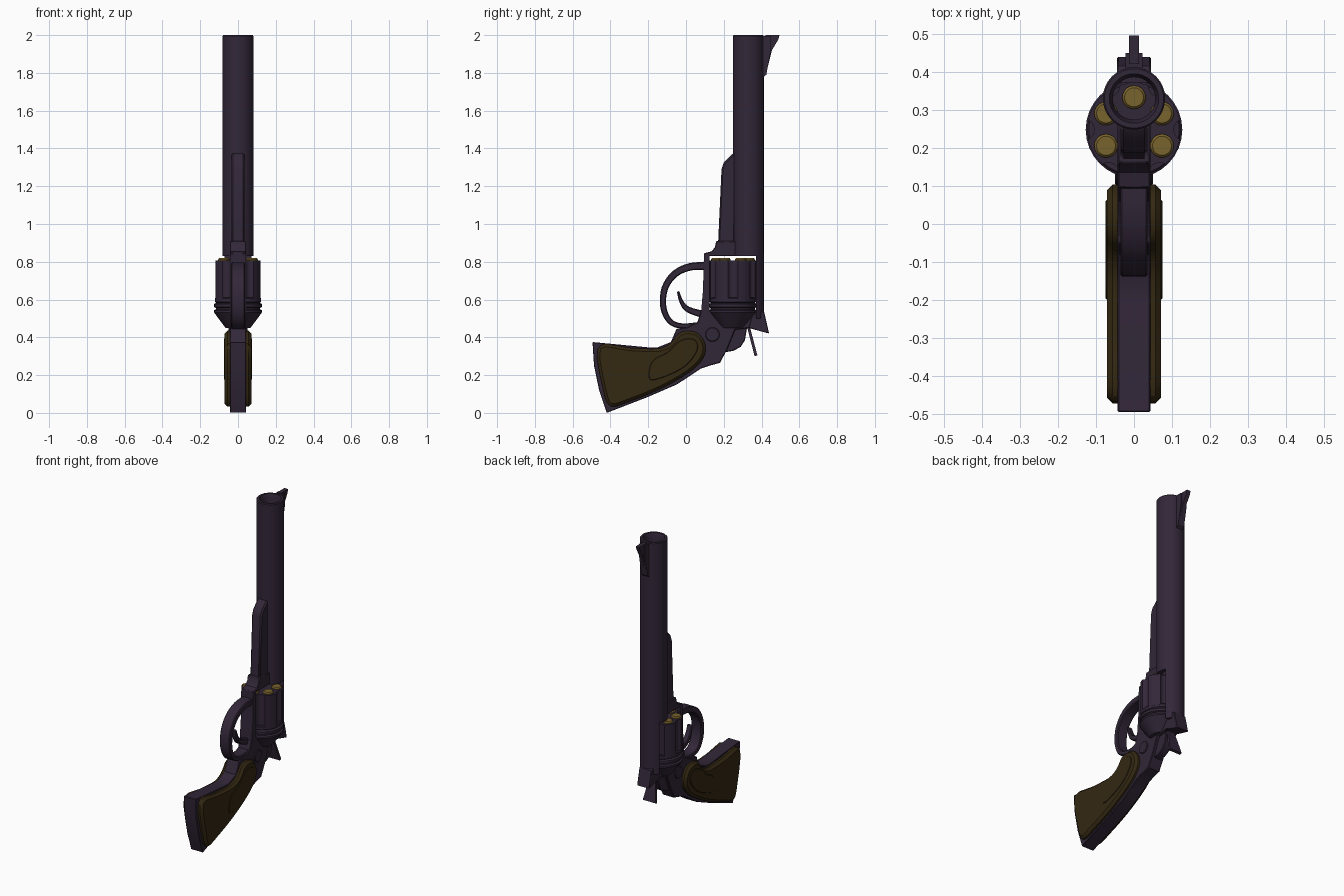
import bpy, bmesh, math
from mathutils import Vector

cube = bpy.data.objects.get("Cube")
if cube:
    bpy.data.objects.remove(cube, do_unlink=True)


def material(name, color):
    m = bpy.data.materials.new(name)
    m.use_nodes = True
    m.diffuse_color = (*color, 1)
    bsdf = m.node_tree.nodes["Principled BSDF"]
    bsdf.inputs["Base Color"].default_value = (*color, 1)
    bsdf.inputs["Roughness"].default_value = 0.6
    return m


METAL = material("dark_violet_metal", (0.032, 0.02, 0.04))
WOOD = material("dark_brown_wood", (0.034, 0.021, 0.006))
BRASS = material("brass", (0.19, 0.125, 0.026))


def finish(name, bm, mat, bevel=0):
    bmesh.ops.remove_doubles(bm, verts=bm.verts, dist=1e-5)
    bmesh.ops.recalc_face_normals(bm, faces=bm.faces)
    mesh = bpy.data.meshes.new(name)
    bm.to_mesh(mesh)
    bm.free()
    ob = bpy.data.objects.new(name, mesh)
    bpy.context.collection.objects.link(ob)
    mesh.materials.append(mat)
    bpy.ops.object.select_all(action="DESELECT")
    ob.select_set(True)
    bpy.context.view_layer.objects.active = ob
    bpy.ops.object.shade_smooth_by_angle(angle=math.radians(32))
    if bevel:
        mod = ob.modifiers.new("edge", "BEVEL")
        mod.width = bevel
        mod.segments = 1
        mod.limit_method = "ANGLE"
        mod.angle_limit = math.radians(50)
    return ob


def prism(name, ring_a, ring_b, mat, bevel=0):
    """Solid between two matching outlines."""
    bm = bmesh.new()
    a = [bm.verts.new(p) for p in ring_a]
    b = [bm.verts.new(p) for p in ring_b]
    bm.faces.new(a)
    bm.faces.new(b[::-1])
    for i in range(len(a)):
        j = (i + 1) % len(a)
        bm.faces.new((a[i], b[i], b[j], a[j]))
    return finish(name, bm, mat, bevel)


def plate(name, outline, half, mat=METAL, bevel=0):
    """Side outline (y, z) thickened evenly across x."""
    return prism(name, [(-half, y, z) for y, z in outline],
                 [(half, y, z) for y, z in outline], mat, bevel)


def column(name, outline, z0, z1, mat=METAL, bevel=0):
    """Plan outline (x, y) raised from z0 to z1."""
    return prism(name, [(x, y, z0) for x, y in outline],
                 [(x, y, z1) for x, y in outline], mat, bevel)


def lathe(name, profile, x, y, mat=METAL, n=32, closed=False):
    bm = bmesh.new()
    vs = [bm.verts.new((x + r, y, z)) for r, z in profile]
    count = len(vs) if closed else len(vs) - 1
    edges = [bm.edges.new((vs[i], vs[(i + 1) % len(vs)])) for i in range(count)]
    bmesh.ops.spin(bm, geom=vs + edges, cent=(x, y, 0), axis=(0, 0, 1),
                   angle=math.tau, steps=n)
    return finish(name, bm, mat)


def spline(points, steps=4, closed=False):
    pts = [Vector(p) for p in points]
    n = len(pts)
    at = lambda i: pts[i % n] if closed else pts[max(0, min(n - 1, i))]
    out = []
    for i in range(n if closed else n - 1):
        p, a, b, q = (at(i + k) for k in (-1, 0, 1, 2))
        for s in range(steps):
            t = s / steps
            out.append(0.5 * (2 * a + (b - p) * t + (2 * p - 5 * a + 4 * b - q) * t ** 2
                              + (3 * a - p - 3 * b + q) * t ** 3))
    return out if closed else out + [pts[-1]]


def band(name, path, start, end, half):
    """Curved bar in the side plane, tapering from start to end thickness."""
    c = spline(path)
    left, right = [], []
    for i, p in enumerate(c):
        d = (c[min(i + 1, len(c) - 1)] - c[max(i - 1, 0)]).normalized()
        w = (start + (end - start) * i / (len(c) - 1)) / 2
        off = Vector((-d.y, d.x)) * w
        left.append(p + off)
        right.append(p - off)
    return plate(name, left + right[::-1], half, METAL, 0.005)


BY, CY = 0.33, 0.248   # barrel and cylinder axes

# Barrel, top strap, ejector lug
lathe("barrel", [(0.082, 0.83), (0.082, 1.995), (0.078, 2), (0.065, 2),
                 (0.056, 1.97), (0.056, 0.83)], 0, BY, closed=True)
arc = [math.radians(30 + 10 * i) for i in range(13)]
column("top_strap", [(0.082 * math.cos(a), BY + 0.082 * math.sin(a)) for a in arc],
       0.5, 0.84)
plate("barrel_lug", [(0.26, 1.38), (0.245, 1.37), (0.2, 1.325), (0.188, 1.29),
                     (0.17, 0.9), (0.26, 0.9)], 0.035, METAL, 0.008)
plate("lug_base", [(0.16, 0.91), (0.265, 0.91), (0.265, 0.83), (0.095, 0.83),
                   (0.095, 0.845), (0.135, 0.855), (0.152, 0.875)], 0.043, METAL, 0.004)

# Sights
plate("front_sight_base", [(0.4, 1.995), (0.45, 1.995), (0.45, 1.92),
                           (0.425, 1.79), (0.4, 1.77)], 0.022)
plate("front_sight_blade", [(0.42, 2), (0.495, 2), (0.488, 1.975), (0.455, 1.92),
                            (0.43, 1.82)], 0.013)
plate("rear_sight", [(0.4, 0.54), (0.415, 0.53), (0.44, 0.42), (0.33, 0.45),
                     (0.35, 0.52)], 0.045, METAL, 0.004)

# Fluted cylinder: radius dips where each round groove cuts in
outline = []
for i in range(144):
    a = math.tau * i / 144
    d = (a + math.pi / 6) % (math.pi / 3) - math.pi / 6
    r, reach = 0.123, 0.03 ** 2 - (0.135 * math.sin(d)) ** 2
    if reach > 0:
        r = min(r, 0.135 * math.cos(d) - math.sqrt(reach))
    outline.append((r * math.cos(a), CY + r * math.sin(a)))
column("cylinder", outline, 0.6, 0.808)
lathe("cylinder_rear", [(0, 0.61), (0.119, 0.61), (0.123, 0.605), (0.123, 0.588),
                        (0.116, 0.582), (0.127, 0.576), (0.127, 0.56), (0.117, 0.555),
                        (0.117, 0.548), (0.127, 0.543), (0.127, 0.532),
                        (0.066, 0.45), (0, 0.45)], 0, CY)
for i in range(6):
    a = math.radians(30 + 60 * i)
    lathe("cartridge_%d" % (i + 1), [(0, 0.78), (0.031, 0.78), (0.031, 0.813),
                                     (0.025, 0.82), (0, 0.82)],
          0.085 * math.cos(a), CY + 0.085 * math.sin(a), BRASS, 20)

# Frame
plate("front_strap", [(0.095, 0.84), (0.125, 0.84), (0.125, 0.48), (0.075, 0.48),
                      (0.09, 0.65)], 0.043)
plate("frame", [(0.08, 0.54), (0.37, 0.54), (0.405, 0.5), (0.34, 0.45), (0.26, 0.44),
                (0.22, 0.34), (0.18, 0.265), (0.08, 0.238), (-0.05, 0.3),
                (-0.05, 0.445), (0, 0.45), (0.06, 0.48)], 0.043, METAL, 0.004)
plate("frame_screw", [(0.14 + 0.038 * math.cos(math.tau * i / 24),
                       0.415 + 0.038 * math.sin(math.tau * i / 24)) for i in range(24)],
      0.05, METAL, 0.004)

# Trigger and guard
band("trigger_guard", [(0.11, 0.778), (0.02, 0.773), (-0.06, 0.735), (-0.112, 0.66),
                       (-0.12, 0.56), (-0.085, 0.485), (-0.02, 0.46), (0.08, 0.47)],
     0.042, 0.025, 0.036)
band("trigger", [(-0.042, 0.645), (-0.025, 0.59), (0.01, 0.548), (0.1, 0.518)],
     0.012, 0.04, 0.018)

# Hammer
plate("hammer", [(0.23, 0.46), (0.325, 0.46), (0.312, 0.385), (0.29, 0.35),
                 (0.25, 0.328), (0.21, 0.322)], 0.026, METAL, 0.004)
prism("hammer_spur",
      [(-0.02, 0.322, 0.46), (0.02, 0.322, 0.46), (0.02, 0.337, 0.46), (-0.02, 0.337, 0.46)],
      [(-0.045, 0.363, 0.3), (0.045, 0.363, 0.3), (0.045, 0.378, 0.305), (-0.045, 0.378, 0.305)],
      METAL)

# Grip: metal core, wooden panels, raised centre
plate("grip_core", [(-0.495, 0.375), (-0.487, 0.25), (-0.46, 0.12), (-0.42, 0),
                    (-0.2, 0.085), (-0.05, 0.15), (0.02, 0.195), (0.08, 0.235),
                    (0.16, 0.262), (0.12, 0.4), (0, 0.45), (-0.05, 0.445), (-0.08, 0.375),
                    (-0.15, 0.347), (-0.2, 0.347)], 0.043, METAL, 0.003)
plate("grip_panels", spline([(-0.466, 0.352), (-0.3, 0.345), (-0.15, 0.34), (-0.08, 0.37),
                             (-0.04, 0.42), (0.01, 0.435), (0.065, 0.42), (0.1, 0.37),
                             (0.1, 0.31), (0.06, 0.25), (-0.02, 0.19), (-0.15, 0.12),
                             (-0.3, 0.06), (-0.4, 0.035), (-0.44, 0.13)], 3, True),
      0.071, WOOD, 0.015)
plate("grip_centres", spline([(-0.19, 0.175), (-0.19, 0.25), (-0.16, 0.29), (-0.1, 0.32),
                              (-0.035, 0.38), (0.025, 0.395), (0.06, 0.37), (0.055, 0.32),
                              (0, 0.25), (-0.09, 0.2)], 3, True), 0.075, WOOD, 0.003)
